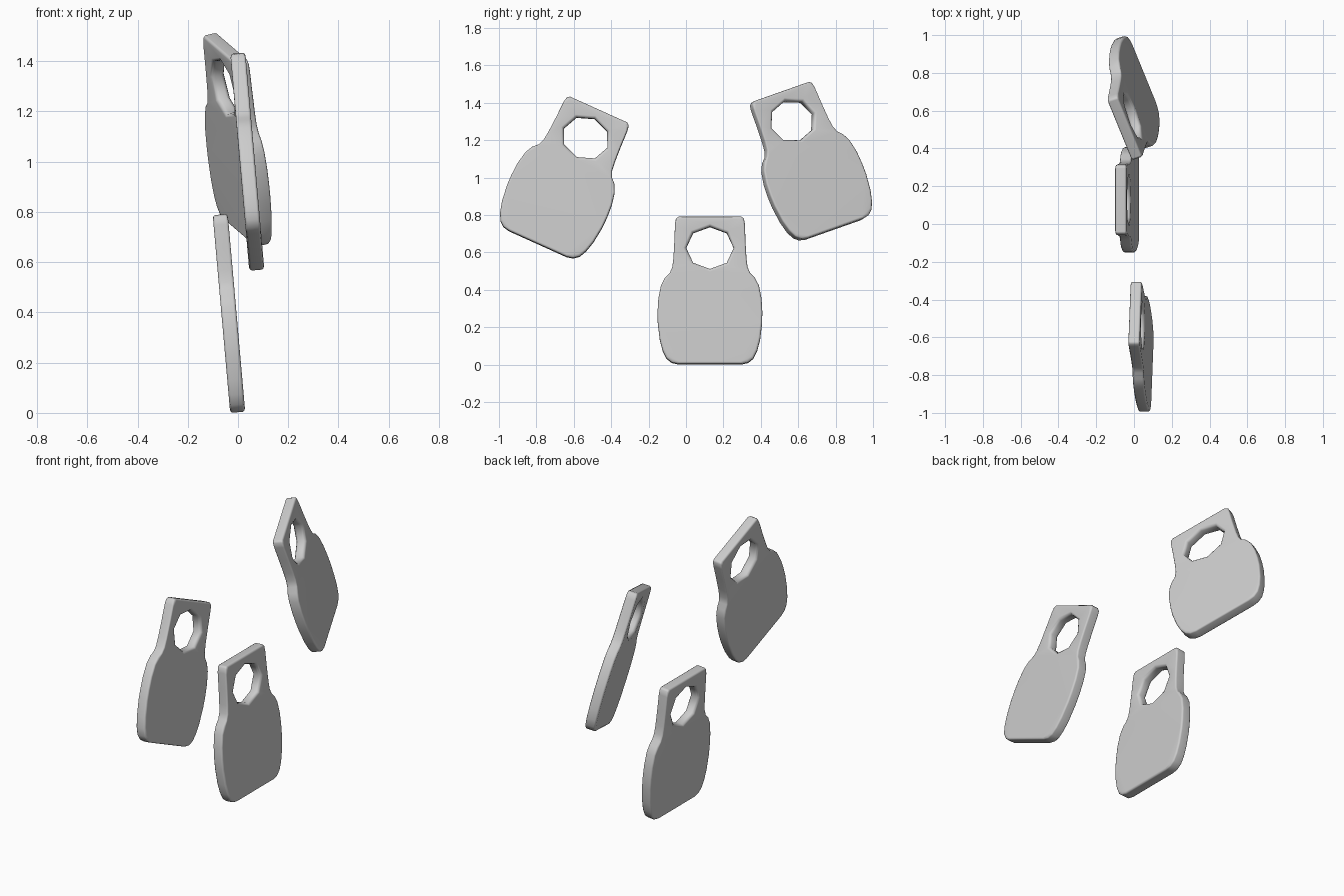
import bpy, bmesh, math
from mathutils import Vector, Matrix

if "Cube" in bpy.data.objects:
    bpy.data.objects.remove(bpy.data.objects["Cube"])

T = 0.03  # half thickness

# half outline of the tag: (sideways, height)
half = [(0.17, 0.0), (0.205, 0.008), (0.232, 0.03), (0.252, 0.07), (0.268, 0.13),
        (0.279, 0.22), (0.28, 0.28), (0.276, 0.35), (0.262, 0.42), (0.24, 0.463),
        (0.215, 0.487), (0.201, 0.52), (0.195, 0.57), (0.19, 0.66), (0.187, 0.75),
        (0.182, 0.779), (0.168, 0.79)]
outline = half + [(-s, h) for s, h in reversed(half)]


def outer_ring(inset):
    k = 1 - inset / 0.3
    return [(s * k, 0.4 + (h - 0.4) * (1 - inset / 0.4)) for s, h in outline]


def hole_ring(grow):
    return [((0.127 + grow) * math.cos(i * math.pi / 4),
             0.623 + (0.113 + grow) * math.sin(i * math.pi / 4)) for i in range(8)]


def tag_mesh():
    bm = bmesh.new()

    def loop(points, x):
        return [bm.verts.new((x, s, h)) for s, h in points]

    def bridge(rings):
        for a, b in zip(rings, rings[1:]):
            for i in range(len(a)):
                j = (i + 1) % len(a)
                bm.faces.new((a[i], a[j], b[j], b[i]))

    # rounded perimeter and softened octagonal hole
    outer = [loop(outer_ring(i), x) for i, x in
             ((0.012, -T), (0.004, -0.027), (0, -0.02), (0, 0.02), (0.004, 0.027), (0.012, T))]
    hole = [loop(hole_ring(g), x) for g, x in
            ((0.016, -T), (0.005, -0.024), (0, -0.013), (0, 0.013), (0.005, 0.024), (0.016, T))]
    bridge(outer)
    bridge(hole)
    # flat front and back with the hole left open
    for k in (0, -1):
        edges = []
        for ring in (outer[k], hole[k]):
            edges += [bm.edges.get((ring[i], ring[(i + 1) % len(ring)])) for i in range(len(ring))]
        bmesh.ops.triangle_fill(bm, use_beauty=True, use_dissolve=False, edges=edges)
    bmesh.ops.recalc_face_normals(bm, faces=bm.faces)
    me = bpy.data.meshes.new("tag")
    bm.to_mesh(me)
    bm.free()
    return me


def place_tag(name, side, up, centre):
    """Orient a tag by its sideways and up directions, then centre its bounds."""
    me = tag_mesh()
    me.name = name
    w = Vector(side).normalized()
    u = Vector(up)
    u = (u - w * u.dot(w)).normalized()
    n = w.cross(u)
    me.transform(Matrix((n, w, u)).transposed().to_4x4())
    mid = Vector([(min(v.co[i] for v in me.vertices) + max(v.co[i] for v in me.vertices)) / 2
                  for i in range(3)])
    me.transform(Matrix.Translation(Vector(centre) - mid))
    ob = bpy.data.objects.new(name, me)
    bpy.context.collection.objects.link(ob)
    bpy.ops.object.select_all(action='DESELECT')
    ob.select_set(True)
    bpy.context.view_layer.objects.active = ob
    bpy.ops.object.shade_smooth_by_angle(angle=math.radians(50))
    wn = ob.modifiers.new("flat_faces", 'WEIGHTED_NORMAL')
    wn.keep_sharp = True


# three hanging tags
place_tag("middle_tag", (0, 1, 0), (-0.088, 0, 0.996), (-0.036, 0.128, 0.396))
place_tag("left_tag", (0.035, 0.91, -0.41), (-0.08, 0.41, 0.91), (0.037, -0.65, 1.0))
place_tag("right_tag", (-0.36, 0.88, 0.31), (-0.10, -0.36, 0.93), (-0.002, 0.668, 1.088))
